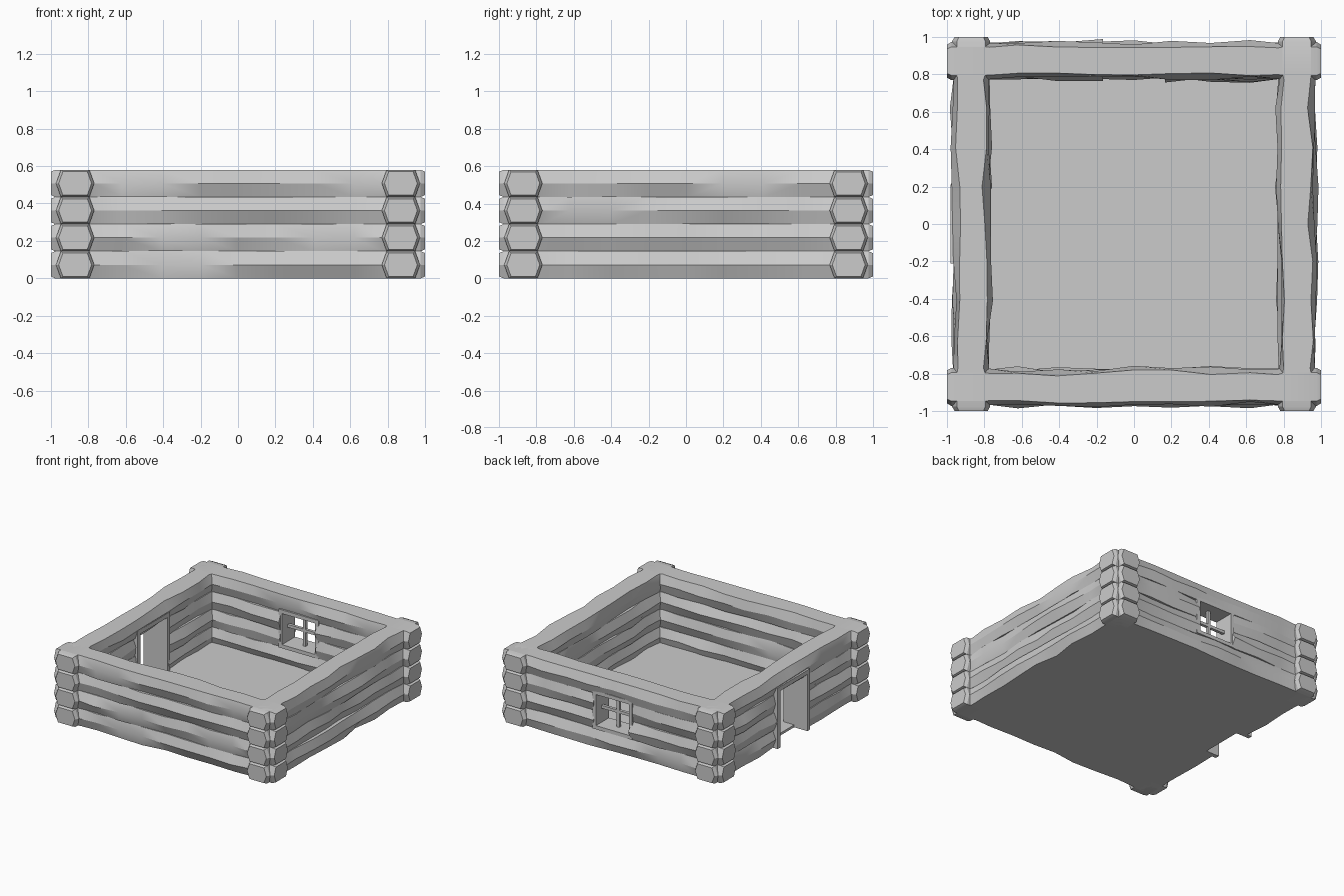
import bpy, bmesh, random, math
from mathutils import Vector

if "Cube" in bpy.data.objects:
    bpy.data.objects.remove(bpy.data.objects["Cube"])

random.seed(4)
STEP = 0.145          # height of one log course
MID = 0.87            # wall centre line


def log(name, along_x, side, level, a, b):
    """Hexagonal log from a to b; rough sides, domed tips where it reaches a corner."""
    h = STEP / 2
    zc = h + level * STEP
    section = [(0.102, 0), (0.076, h), (-0.076, h), (-0.102, 0), (-0.076, -h), (0.076, -h)]
    stations = []                              # (position, scale, roughness)
    if a <= -1:
        stations += [(-1, 0.86, 0), (-0.975, 1, 0), (-0.8, 1, 0), (-0.77, 0.93, 0.004)]
    else:
        stations += [(a, 0.95, 0.014)]
    stations += [(t, 0.95, 0.014) for t in (-0.62, -0.41, -0.2, 0.0, 0.2, 0.41, 0.62)
                 if a + 0.05 < t < b - 0.05]
    if b >= 1:
        stations += [(0.77, 0.93, 0.004), (0.8, 1, 0), (0.975, 1, 0), (1, 0.86, 0)]
    else:
        stations += [(b, 0.95, 0.014)]
    bm = bmesh.new()
    rings = []
    for t, s, rough in stations:
        sway = random.uniform(-rough, rough) * 0.6
        zs = s if abs(t) == 1 else 1
        ring = []
        for u, z in section:
            u = side * MID + u * s + sway + random.uniform(-rough, rough)
            u = max(-0.99, min(0.99, u))
            p = (t, u, zc + z * zs) if along_x else (u, t, zc + z * zs)
            ring.append(bm.verts.new(p))
        rings.append(ring)
    for r, q in zip(rings, rings[1:]):
        for i in range(6):
            j = (i + 1) % 6
            bm.faces.new((r[i], r[j], q[j], q[i]))
    bm.faces.new(rings[0])
    bm.faces.new(rings[-1])
    bmesh.ops.recalc_face_normals(bm, faces=bm.faces)
    finish(name, bm, True)


def finish(name, bm, smooth=False):
    me = bpy.data.meshes.new(name)
    bm.to_mesh(me)
    bm.free()
    ob = bpy.data.objects.new(name, me)
    bpy.context.collection.objects.link(ob)
    if smooth:
        bpy.ops.object.select_all(action='DESELECT')
        ob.select_set(True)
        bpy.context.view_layer.objects.active = ob
        bpy.ops.object.shade_smooth_by_angle(angle=math.radians(25))


def box(name, lo, hi):
    bm = bmesh.new()
    bmesh.ops.create_cube(bm, size=1)
    lo, hi = Vector(lo), Vector(hi)
    for v in bm.verts:
        v.co = Vector((v.co[i] * (hi[i] - lo[i]) + (hi[i] + lo[i]) / 2 for i in range(3)))
    finish(name, bm)


# Log walls, split around the door (left wall) and window (back wall)
for level in range(4):
    log(f"front_log_{level}", True, -1, level, -1, 1)
    log(f"right_log_{level}", False, 1, level, -1, 1)
    if level in (1, 2):
        log(f"back_log_{level}_a", True, 1, level, -1, -0.165)
        log(f"back_log_{level}_b", True, 1, level, 0.165, 1)
    else:
        log(f"back_log_{level}", True, 1, level, -1, 1)
    if level < 3:
        log(f"left_log_{level}_a", False, -1, level, -1, -0.19)
        log(f"left_log_{level}_b", False, -1, level, 0.19, 1)
    else:
        log(f"left_log_{level}", False, -1, level, -1, 1)

# Floor slab
box("floor", (-0.86, -0.86, 0), (0.86, 0.86, 0.02))

# Door frame
for s, n in ((-1, "front"), (1, "back")):
    y0, y1 = sorted((s * 0.175, s * 0.21))
    box(f"door_jamb_{n}", (-0.98, y0, 0), (-0.765, y1, 0.5))
box("door_header", (-0.98, -0.175, 0.465), (-0.765, 0.175, 0.5))

# Window frame and crossed glazing bars
for s, n in ((-1, "left"), (1, "right")):
    x0, x1 = sorted((s * 0.15, s * 0.18))
    box(f"window_jamb_{n}", (x0, 0.785, 0.145), (x1, 0.955, 0.46))
box("window_sill", (-0.15, 0.785, 0.145), (0.15, 0.955, 0.175))
box("window_head", (-0.15, 0.785, 0.43), (0.15, 0.955, 0.46))
box("window_bar_upright", (-0.012, 0.858, 0.175), (0.012, 0.882, 0.43))
box("window_bar_level", (-0.15, 0.858, 0.29), (0.15, 0.882, 0.314))
